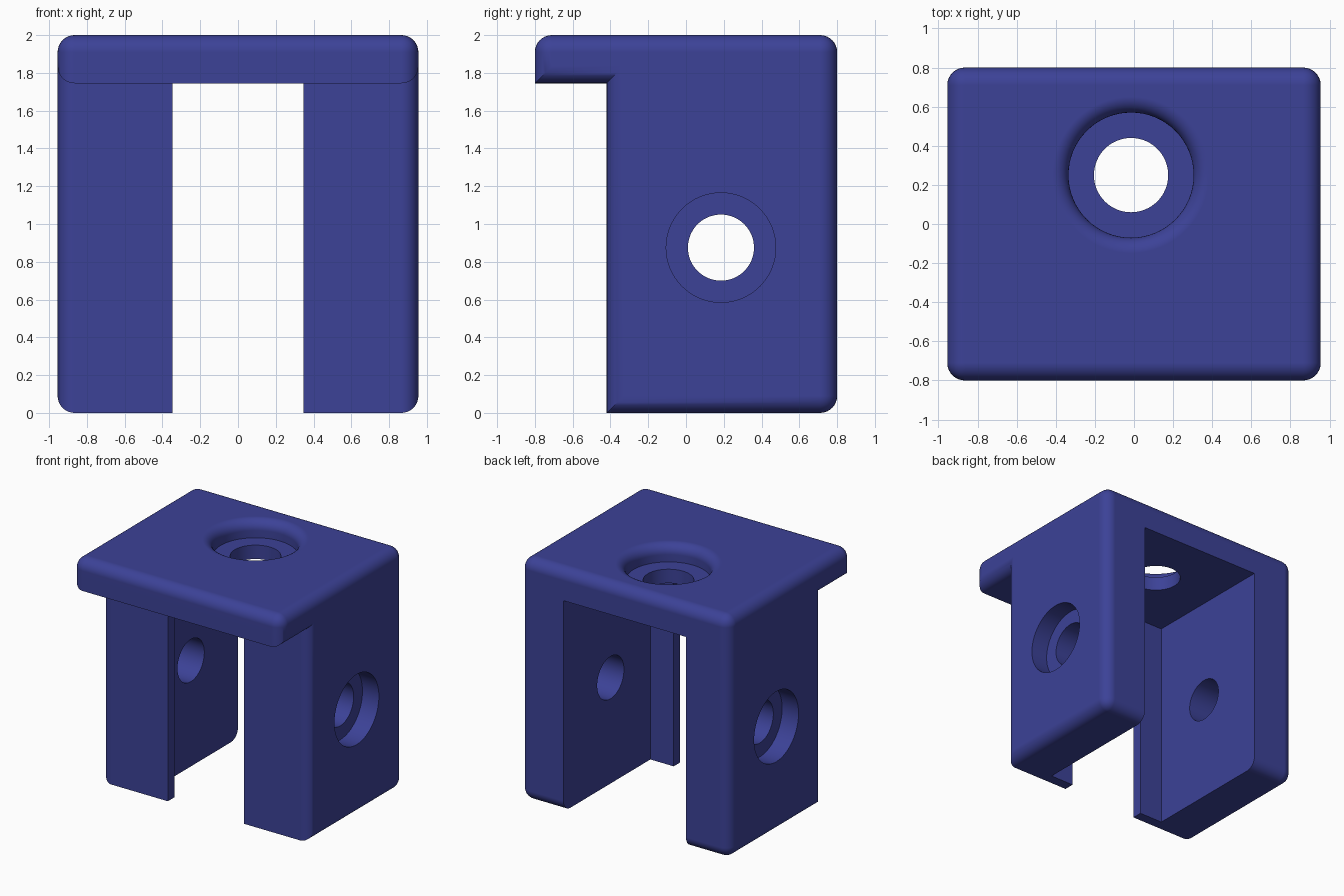
import bpy, bmesh, math
from mathutils import Matrix, Vector

if "Cube" in bpy.data.objects:
    bpy.data.objects.remove(bpy.data.objects["Cube"])

HX = 0.955       # half width
FILLET = 0.09
CEIL = 1.745     # underside of the top plate

blue = bpy.data.materials.new("deep_blue")
blue.diffuse_color = (0.045, 0.054, 0.31, 1)
blue.use_nodes = True
blue.node_tree.nodes["Principled BSDF"].inputs["Base Color"].default_value = blue.diffuse_color


def to_object(name, bm):
    bmesh.ops.recalc_face_normals(bm, faces=bm.faces)
    mesh = bpy.data.meshes.new(name)
    bm.to_mesh(mesh)
    bm.free()
    mesh.materials.append(blue)
    obj = bpy.data.objects.new(name, mesh)
    bpy.context.collection.objects.link(obj)
    return obj


def box(name, lo, hi):
    bm = bmesh.new()
    lo, hi = Vector(lo), Vector(hi)
    bmesh.ops.create_cube(bm, size=1, matrix=Matrix.Translation((lo + hi) / 2)
                          @ Matrix.Diagonal((*(hi - lo), 1)))
    return to_object(name, bm)


def lathe(name, profile, matrix, sides=64):
    """Closed solid of revolution from (radius, height) points."""
    bm = bmesh.new()
    rings = [[bm.verts.new((r * math.cos(2 * math.pi * i / sides),
                            r * math.sin(2 * math.pi * i / sides), h))
              for i in range(sides)] for r, h in profile]
    for a, b in zip(rings, rings[1:]):
        for i in range(sides):
            j = (i + 1) % sides
            bm.faces.new((a[i], a[j], b[j], b[i]))
    bm.faces.new(rings[0][::-1])
    bm.faces.new(rings[-1])
    bm.transform(matrix)
    return to_object(name, bm)


# Body: side profile with an overhanging front lip, extruded across x
outline = [(-0.42, 0), (0.8, 0), (0.8, 2), (-0.8, 2), (-0.8, CEIL), (-0.42, CEIL)]
bm = bmesh.new()
cap = bm.faces.new([bm.verts.new((-HX, y, z)) for y, z in outline])
ext = bmesh.ops.extrude_face_region(bm, geom=[cap], use_keep_orig=True)
bmesh.ops.translate(bm, vec=(2 * HX, 0, 0),
                    verts=[g for g in ext["geom"] if isinstance(g, bmesh.types.BMVert)])
bmesh.ops.recalc_face_normals(bm, faces=bm.faces)

# Round the outlines of both sides and the top and back edges running across
rounded_corners = {(0.8, 0), (0.8, 2), (-0.8, 2)}


def is_rounded(edge):
    a, b = (v.co for v in edge.verts)
    if abs(a.x - b.x) < 0.01:
        return True
    return (round(a.y, 2), round(a.z, 2)) in rounded_corners


bmesh.ops.bevel(bm, geom=[e for e in bm.edges if is_rounded(e)], offset=FILLET,
                offset_type='OFFSET', segments=8, profile=0.5, affect='EDGES')
body = to_object("bracket_body", bm)

# Pocket open to the back and bottom, and the narrower front slot
cutters = [box("pocket_cutter", (-0.56, -0.335, -0.2), (0.56, 1.0, CEIL)),
           box("slot_cutter", (-0.347, -0.6, -0.2), (0.347, 0.0, CEIL))]

# Top hole: counterbore with a rounded rim
rim = [(0.40 - 0.08 * math.cos(t), 1.92 + 0.08 * math.sin(t))
       for t in (math.pi / 2 * i / 8 for i in range(9))]
cutters.append(lathe("top_hole_cutter",
                     [(0.19, 1.6), (0.19, 1.86), (0.32, 1.86)] + rim + [(0.40, 2.1)],
                     Matrix.Translation((-0.015, 0.25, 0))))

# Side holes: plain counterbores, one in each leg
for side, label in ((1, "right"), (-1, "left")):
    cutters.append(lathe(label + "_hole_cutter",
                         [(0.175, 0.4), (0.175, HX - 0.15), (0.29, HX - 0.15), (0.29, 1.1)],
                         Matrix.Translation((0, 0.185, 0.875))
                         @ Matrix.Rotation(side * math.pi / 2, 4, 'Y')))

bpy.context.view_layer.objects.active = body
body.select_set(True)
for cutter in cutters:
    mod = body.modifiers.new(cutter.name, 'BOOLEAN')
    mod.operation = 'DIFFERENCE'
    mod.solver = 'EXACT'
    mod.object = cutter
    bpy.ops.object.modifier_apply(modifier=mod.name)
    bpy.data.objects.remove(cutter)

bpy.ops.object.shade_smooth_by_angle(angle=math.radians(30))
weighted = body.modifiers.new("even_normals", 'WEIGHTED_NORMAL')
weighted.keep_sharp = True
